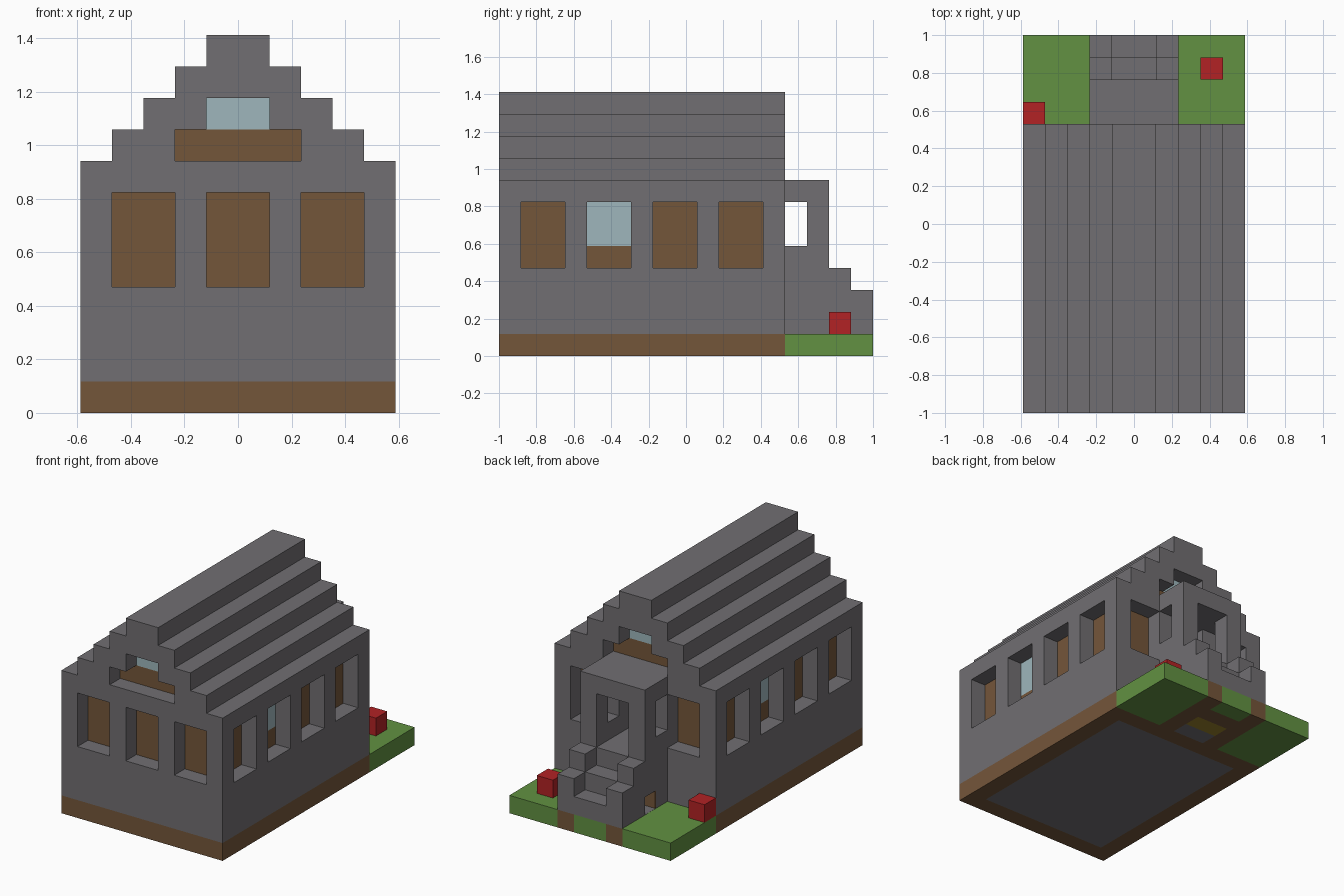
import bpy, bmesh
from mathutils import Vector

if "Cube" in bpy.data.objects:
    bpy.data.objects.remove(bpy.data.objects["Cube"], do_unlink=True)

U = 2 / 17          # one block
W, D = 10, 17       # footprint in blocks
END = 13            # back wall of the house
T = 0.06            # thickness of a pane


def material(name, rgb):
    m = bpy.data.materials.new(name)
    m.use_nodes = True
    m.diffuse_color = (*rgb, 1)
    m.node_tree.nodes["Principled BSDF"].inputs["Base Color"].default_value = (*rgb, 1)
    return m


STONE = material("grey stone", (0.165, 0.158, 0.168))
WOOD = material("brown wood", (0.175, 0.093, 0.042))
GRASS = material("green grass", (0.122, 0.283, 0.054))
FLOWER = material("red flower", (0.445, 0.016, 0.018))
GLASS = material("pale blue glass", (0.342, 0.468, 0.503))
GOLD = material("gold", (0.31, 0.22, 0.024))


def world(x, y, z):
    return Vector(((x - W / 2) * U, (y - D / 2) * U, z * U))


def finish(name, bm, mat):
    bmesh.ops.recalc_face_normals(bm, faces=bm.faces[:])
    me = bpy.data.meshes.new(name)
    bm.to_mesh(me)
    bm.free()
    if mat:
        me.materials.append(mat)
    ob = bpy.data.objects.new(name, me)
    bpy.context.collection.objects.link(ob)
    return ob


def add_box(bm, x, y, z):
    """Adds a block-aligned box given as three (low, high) ranges."""
    verts = bmesh.ops.create_cube(bm, size=1)["verts"]
    for v in verts:
        v.co = world(*(r[0] + (c + 0.5) * (r[1] - r[0]) for c, r in zip(v.co, (x, y, z))))


def box(name, x, y, z, mat):
    bm = bmesh.new()
    add_box(bm, x, y, z)
    return finish(name, bm, mat)


def extrude(name, points, mat):
    """Prism from an outline and the vector it is swept along."""
    outline, sweep = points
    bm = bmesh.new()
    face = bm.faces.new([bm.verts.new(world(*p)) for p in outline])
    out = bmesh.ops.extrude_face_region(bm, geom=[face])["geom"]
    moved = [g for g in out if isinstance(g, bmesh.types.BMVert)]
    bmesh.ops.translate(bm, verts=moved, vec=Vector(sweep) * U)
    return finish(name, bm, mat)


def carve(target, boxes):
    bm = bmesh.new()
    for b in boxes:
        add_box(bm, *b)
    cutter = finish("cutter", bm, None)
    cutter.hide_render = True
    mod = target.modifiers.new("openings", "BOOLEAN")
    mod.operation = "DIFFERENCE"
    mod.solver = "EXACT"
    mod.use_self = True
    mod.object = cutter
    bpy.context.view_layer.objects.active = target
    bpy.ops.object.modifier_apply(modifier=mod.name)
    bpy.data.objects.remove(cutter, do_unlink=True)


# House: gable with stepped sides, swept along its length
left = [(0, 1)]
for i in range(5):
    left += [(i, 8 + i), (i + 1, 8 + i)]
left = [p for n, p in enumerate(left) if n < 1 or p != left[n - 1]]
right = [(W - x, z) for x, z in reversed(left)]
outline = [(x, 0, z) for x, z in left[:-1] + right[1:]]
house = extrude("house_walls", (outline, (0, END, 0)), STONE)

# Window recesses, with the panes at their backs
IN = 0.99
openings = []
for end, y, pane in (("front", (-1, IN), (IN - T, IN + T)),
                     ("back", (END - IN, END + 1), (END - IN - T, END - IN + T))):
    for x in (1, 4, 7):
        openings.append(((x, x + 2), y, (4, 7)))
        label = "door" if end == "back" and x == 4 else "shutter"
        box(f"{end}_{label}_{x}", (x, x + 2), pane, (4, 7), WOOD)
    openings += [((3, 7), y, (8, 9)), ((4, 6), y, (8.5, 10))]
    box(f"{end}_attic_panel", (3, 7), pane, (8, 9), WOOD)
    box(f"{end}_attic_glass", (4, 6), pane, (9, 10), GLASS)

for side, x, pane, glazed in (("right", (-1, IN), (IN - T, IN + T), 7),
                              ("left", (W - IN, W + 1), (W - IN - T, W - IN + T), 4)):
    for y in (1, 4, 7, 10):
        openings.append((x, (y, y + 2), (4, 7)))
        top = 5 if y == glazed else 7
        box(f"{side}_shutter_{y}", pane, (y, y + 2), (4, top), WOOD)
        if y == glazed:
            box(f"{side}_window_glass", pane, (y, y + 2), (5, 7), GLASS)
carve(house, openings)

# Foundation and floor
G = (0, 1)
box("front_foundation", (0, W), (0, 1), G, WOOD)
box("back_foundation", (0, W), (END - 1, END), G, WOOD)
box("right_foundation", (0, 1), (1, END - 1), G, WOOD)
box("left_foundation", (W - 1, W), (1, END - 1), G, WOOD)
box("house_floor", (1, W - 1), (1, END - 1), G, STONE)

# Garden and porch footing
box("right_lawn", (0, 3), (END, D), G, GRASS)
box("left_lawn", (7, W), (END, D), G, GRASS)
box("step_lawn", (4, 6), (16, D), G, GRASS)
box("right_porch_footing", (3, 4), (END, D), G, WOOD)
box("left_porch_footing", (6, 7), (END, D), G, WOOD)
box("porch_cross_footing", (4, 6), (15, 16), G, WOOD)
box("hidden_gold", (4, 6), (14, 15), G, GOLD)
box("porch_floor", (4, 6), (END, 14), G, STONE)
box("left_flower", (8, 9), (15, 16), (1, 2), FLOWER)
box("right_flower", (0, 1), (END, 14), (1, 2), FLOWER)

# Porch: stepped side walls with a window gap next to the house
wall = [(13, 1), (17, 1), (17, 3), (16, 3), (16, 4), (15, 4),
        (15, 8), (13, 8), (13, 7), (14, 7), (14, 5), (13, 5)]
walls = {s: extrude(f"{s}_porch_wall", ([(x, y, z) for y, z in wall], (1, 0, 0)), STONE)
         for s, x in (("right", 3), ("left", 6))}
carve(walls["right"], [((2, 4.5), (14, 14.99), (1.01, 2))])
box("porch_hatch", (3.02, 4), (14, 14 + T), (1.01, 2), WOOD)
box("porch_roof", (4, 6), (END, 15), (7, 8), STONE)

# Stairs between the porch walls
stairs = [(13, 1), (17, 1), (17, 2), (16, 2), (16, 3), (15, 3), (15, 4), (13, 4)]
extrude("porch_stairs", ([(4, y, z) for y, z in stairs], (2, 0, 0)), STONE)
